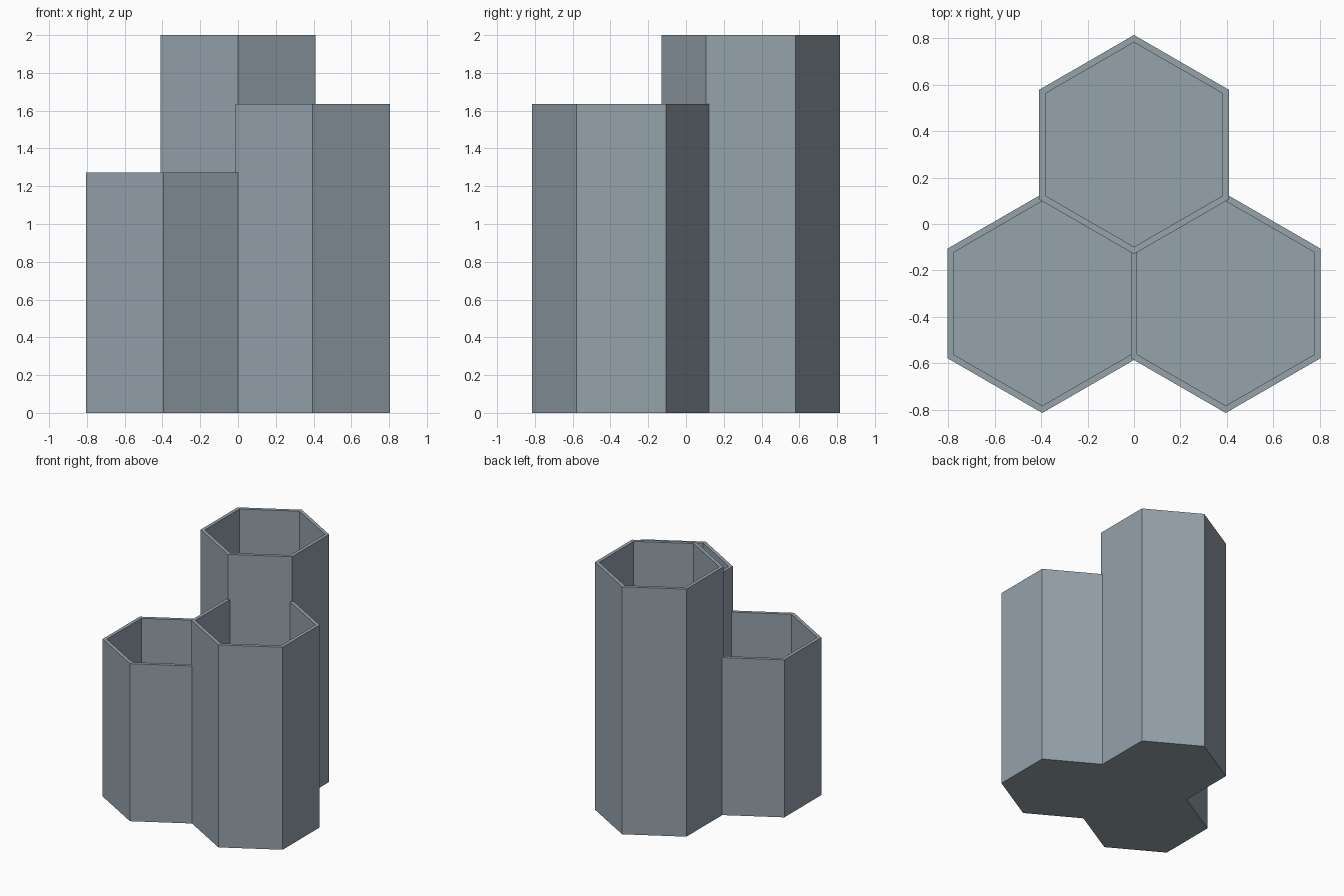
import bpy, math

if "Cube" in bpy.data.objects:
    bpy.data.objects.remove(bpy.data.objects["Cube"])

WALL = 0.0273
INNER = 0.3818                 # flat-to-centre size of each cavity
OUTER = INNER + WALL
PITCH = INNER + OUTER          # neighbours share one wall
DY = PITCH * math.sqrt(3) / 4
FLOOR = 0.03

mat = bpy.data.materials.new("slate grey")
mat.diffuse_color = (0.30, 0.36, 0.41, 1)
mat.use_nodes = True
mat.node_tree.nodes["Principled BSDF"].inputs["Base Color"].default_value = mat.diffuse_color


def hex_prism(name, x, y, z0, z1, apothem):
    """Six-sided prism with corners pointing along y."""
    r = apothem / math.cos(math.pi / 6)
    ring = [(x + r * math.sin(i * math.pi / 3), y + r * math.cos(i * math.pi / 3))
            for i in range(6)]
    verts = [(a, b, z) for z in (z0, z1) for a, b in ring]
    faces = [tuple(range(6)), tuple(range(11, 5, -1))]
    faces += [(i, i + 6, (i + 1) % 6 + 6, (i + 1) % 6) for i in range(6)]
    mesh = bpy.data.meshes.new(name)
    mesh.from_pydata(verts, [], faces)
    mesh.materials.append(mat)
    obj = bpy.data.objects.new(name, mesh)
    bpy.context.collection.objects.link(obj)
    return obj


def combine(target, other, operation):
    """Apply a boolean and discard the helper."""
    bpy.context.view_layer.objects.active = target
    mod = target.modifiers.new("combine", 'BOOLEAN')
    mod.operation, mod.object, mod.solver = operation, other, 'EXACT'
    bpy.ops.object.modifier_apply(modifier=mod.name)
    bpy.data.objects.remove(other)


# Centre x, centre y and height of the three cups
cups = [(0, DY, 2.0), (PITCH / 2, -DY, 18 / 11), (-PITCH / 2, -DY, 14 / 11)]

# Outer bodies joined into one block
holder = hex_prism("hexagonal_holder", *cups[0][:2], 0, cups[0][2], OUTER)
for x, y, h in cups[1:]:
    combine(holder, hex_prism("outer_body", x, y, 0, h, OUTER), 'UNION')

# Hollow out each cup, leaving a thin floor
for x, y, h in cups:
    combine(holder, hex_prism("cavity", x, y, FLOOR, h + 0.1, INNER), 'DIFFERENCE')
